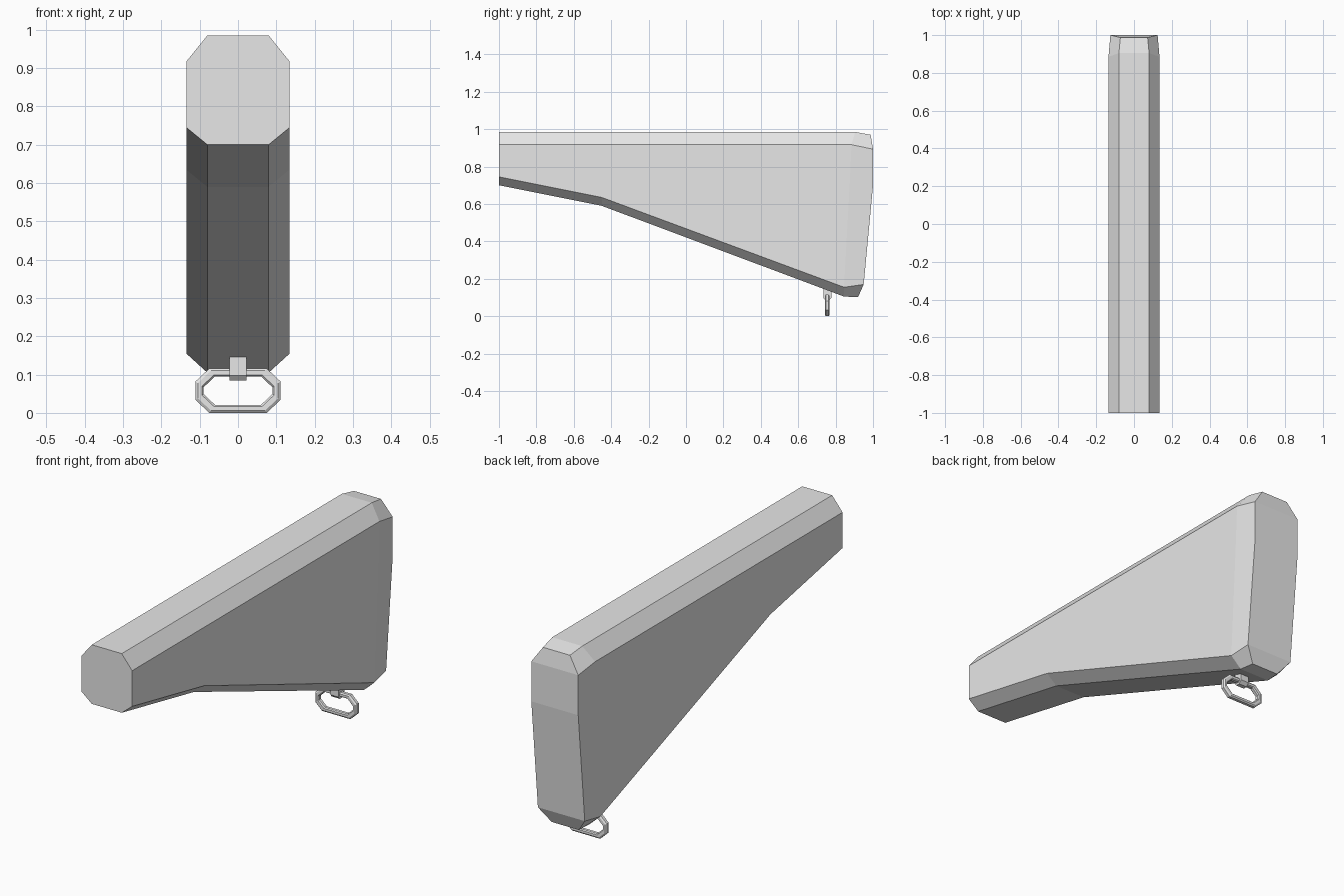
import bpy, bmesh

cube = bpy.data.objects.get("Cube")
if cube:
    bpy.data.objects.remove(cube, do_unlink=True)

grey = bpy.data.materials.new("light_grey")
grey.use_nodes = True
grey.diffuse_color = (0.8, 0.8, 0.8, 1)
grey.node_tree.nodes["Principled BSDF"].inputs["Base Color"].default_value = (0.8, 0.8, 0.8, 1)


def finish(name, bm):
    bmesh.ops.recalc_face_normals(bm, faces=bm.faces[:])
    mesh = bpy.data.meshes.new(name)
    bm.to_mesh(mesh)
    bm.free()
    mesh.materials.append(grey)
    obj = bpy.data.objects.new(name, mesh)
    bpy.context.collection.objects.link(obj)
    return obj


def bridge(bm, a, b):
    """Join two closed rings of vertices with quads."""
    n = len(a)
    for i in range(n):
        j = (i + 1) % n
        bm.faces.new((a[i], a[j], b[j], b[i]))


# Stock: each section lists (y, z) from bottom edge, lower side, middle, upper side, top edge
def section(outer, inner, points):
    xs = (inner, outer, outer, outer, inner)
    half = [(x, y, z) for x, (y, z) in zip(xs, points)]
    return half + [(-x, y, z) for x, y, z in reversed(half)]


sections = [
    section(0.135, 0.08, [(-1, 0.70), (-1, 0.745), (-1, 0.83), (-1, 0.917), (-1, 0.985)]),
    section(0.135, 0.08, [(-0.45, 0.59), (-0.45, 0.635), (-0.45, 0.78),
                          (-0.45, 0.917), (-0.45, 0.985)]),
    section(0.135, 0.08, [(0.845, 0.105), (0.845, 0.155), (0.875, 0.70),
                          (0.885, 0.917), (0.905, 0.985)]),
    section(0.125, 0.072, [(0.92, 0.102), (0.95, 0.17), (1.0, 0.70),
                           (1.0, 0.893), (0.987, 0.97)]),
]
bm = bmesh.new()
rings = [[bm.verts.new(p) for p in s] for s in sections]
for a, b in zip(rings, rings[1:]):
    bridge(bm, a, b)
bm.faces.new(rings[0])
butt = rings[-1]
for i in range(4):
    bm.faces.new((butt[i], butt[i + 1], butt[8 - i], butt[9 - i]))
finish("stock", bm)


# Sling loop: stretched octagon rings, chamfered on the outer and inner edges
def loop_ring(bm, y, inset):
    w, h, cx, cz = 0.111 - inset, 0.058 - inset, 0.036, 0.034
    c = 1 - inset * 8
    pts = [(w, h - cz * c), (w - cx * c, h)]
    quad = pts + [(-x, z) for x, z in reversed(pts)]
    quad += [(-x, -z) for x, z in quad]
    return [bm.verts.new((x, y, z + 0.058)) for x, z in quad]


bm = bmesh.new()
profile = [(0.743, 0.006), (0.743, 0.017), (0.748, 0.021),
           (0.762, 0.021), (0.767, 0.017), (0.767, 0.006),
           (0.762, 0.0), (0.748, 0.0)]
loops = [loop_ring(bm, y, inset) for y, inset in profile]
for i, ring in enumerate(loops):
    bridge(bm, ring, loops[(i + 1) % len(loops)])
finish("sling_loop", bm)

# Mount tab: side outline extruded across x, wrapping the top bar of the loop
outline = [(0.735, 0.165), (0.735, 0.097), (0.745, 0.085),
           (0.765, 0.085), (0.779, 0.100), (0.779, 0.160)]
bm = bmesh.new()
sides = [[bm.verts.new((x, y, z)) for y, z in outline] for x in (-0.022, 0.022)]
bridge(bm, *sides)
for side in sides:
    bm.faces.new(side)
finish("sling_mount", bm)
